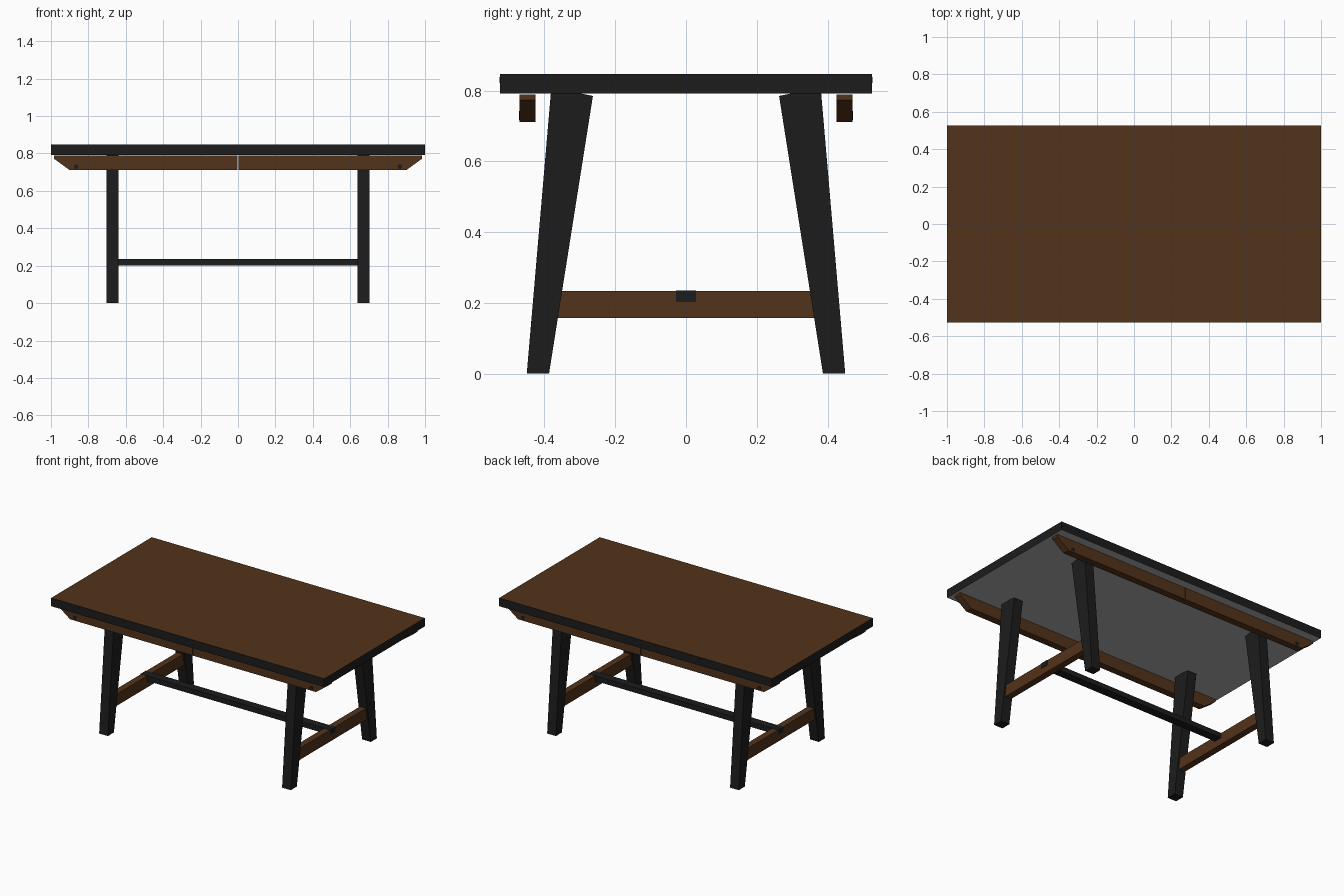
import bpy, bmesh, math
from mathutils import Matrix, Vector

if "Cube" in bpy.data.objects:
    bpy.data.objects.remove(bpy.data.objects["Cube"])


def material(name, rgb):
    m = bpy.data.materials.new(name)
    m.diffuse_color = (*rgb, 1)
    m.use_nodes = True
    m.node_tree.nodes["Principled BSDF"].inputs["Base Color"].default_value = m.diffuse_color
    return m


WOOD = material("brown wood", (0.086, 0.033, 0.0105))
DARK = material("charcoal metal", (0.0115, 0.0115, 0.0115))
GREY = material("grey underside", (0.42, 0.42, 0.42))


def finish(bm, name, mats):
    bmesh.ops.recalc_face_normals(bm, faces=bm.faces[:])
    me = bpy.data.meshes.new(name)
    bm.to_mesh(me)
    bm.free()
    for m in mats:
        me.materials.append(m)
    ob = bpy.data.objects.new(name, me)
    bpy.context.collection.objects.link(ob)
    return ob


def prism(name, points, depth, mat):
    """Solid from a closed outline of 3D points swept along the depth vector."""
    bm = bmesh.new()
    a = [bm.verts.new(p) for p in points]
    b = [bm.verts.new(Vector(p) + Vector(depth)) for p in points]
    bm.faces.new(a)
    bm.faces.new(b[::-1])
    for i in range(len(a)):
        bm.faces.new((a[i - 1], a[i], b[i], b[i - 1]))
    return finish(bm, name, [mat])


def box(name, lo, hi, mats):
    bm = bmesh.new()
    lo, hi = Vector(lo), Vector(hi)
    bmesh.ops.create_cube(bm, size=1, matrix=Matrix.Translation((lo + hi) / 2)
                          @ Matrix.Diagonal((*(hi - lo), 1)))
    return finish(bm, name, mats)


def bolt(name, x, y, z, r):
    bm = bmesh.new()
    bmesh.ops.create_cone(bm, cap_ends=True, segments=10, radius1=r, radius2=r, depth=0.005,
                          matrix=Matrix.Translation((x, y, z)) @ Matrix.Rotation(math.pi / 2, 4, 'X'))
    return finish(bm, name, [DARK])


# table top: wooden upper face, dark rim, grey underside
top = box("table_top", (-1, -0.526, 0.792), (1, 0.526, 0.847), [DARK, WOOD, GREY])
for p in top.data.polygons:
    p.material_index = 1 if p.normal.z > 0.9 else 2 if p.normal.z < -0.9 else 0

for sy in (-1, 1):
    side = "front" if sy < 0 else "back"
    # rim rivets
    for i in range(6):
        bolt(f"{side}_rim_rivet", -0.805 + i * 0.3333, sy * 0.5245, 0.83, 0.008)
    for sx in (-1, 1):
        end = "left" if sx < 0 else "right"
        # under-rail half with a sloped end
        rail = [(0.002, 0.711), (0.9, 0.711), (0.985, 0.773), (0.985, 0.789), (0.002, 0.789)]
        prism(f"{side}_{end}_rail", [(sx * x, sy * 0.425, z) for x, z in rail],
              (0, sy * 0.046, 0), WOOD)
        bolt(f"{side}_{end}_rail_bolt", sx * 0.865, sy * 0.470, 0.73, 0.013)
        # tapered, splayed leg
        leg = [(0.45, 0), (0.387, 0), (0.263, 0.785), (0.298, 0.792), (0.382, 0.792)]
        prism(f"{side}_{end}_leg", [(sx * 0.638, sy * y, z) for y, z in leg],
              (sx * 0.064, 0, 0), DARK)

# end stretchers joining each pair of legs
for sx in (-1, 1):
    box("left_stretcher" if sx < 0 else "right_stretcher",
        (sx * 0.67 - 0.022, -0.385, 0.157), (sx * 0.67 + 0.022, 0.385, 0.234), [WOOD])

# long centre bar passing through the stretchers
box("centre_bar", (-0.695, -0.028, 0.202), (0.695, 0.028, 0.235), [DARK])
